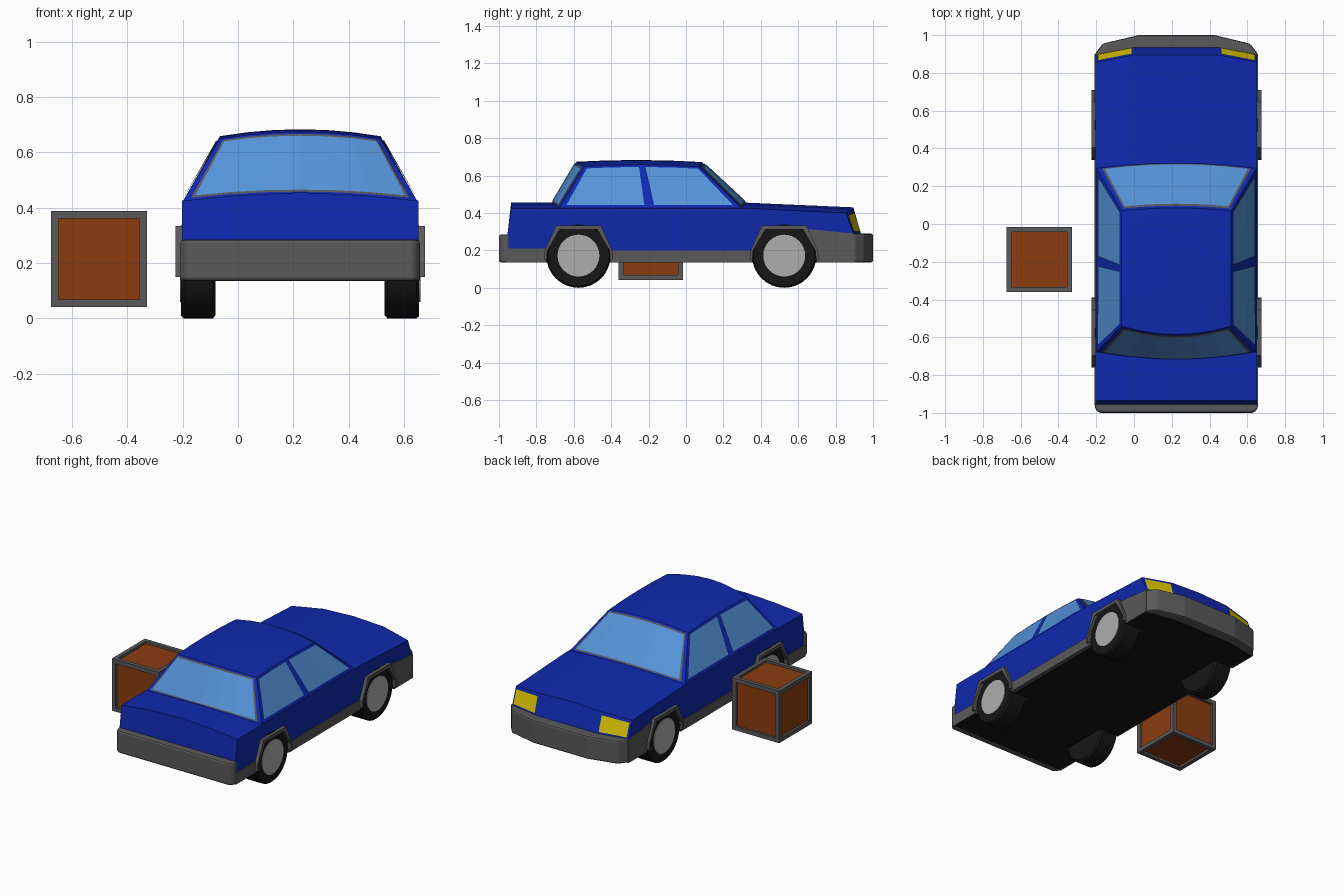
import bpy, bmesh, math
from mathutils import Vector

if "Cube" in bpy.data.objects:
    bpy.data.objects.remove(bpy.data.objects["Cube"])

CX = 0.2245                       # car centreline


def mat(name, r, g, b):
    m = bpy.data.materials.new(name)
    m.diffuse_color = (r, g, b, 1)
    m.use_nodes = True
    m.node_tree.nodes["Principled BSDF"].inputs["Base Color"].default_value = m.diffuse_color
    return m


BLUE = mat("blue_paint", 0.005, 0.022, 0.42)
GLASS = mat("glass", 0.09, 0.29, 0.68)
TRIM = mat("dark_grey", 0.1, 0.1, 0.1)
BLACK = mat("black", 0.008, 0.008, 0.008)
HUB = mat("light_grey", 0.42, 0.42, 0.42)
YELLOW = mat("yellow", 0.7, 0.55, 0.0)
WOOD = mat("orange_wood", 0.26, 0.045, 0.005)


def finish(name, bm, mats, recalc=True, smooth=False):
    if recalc:
        bmesh.ops.recalc_face_normals(bm, faces=bm.faces)
    me = bpy.data.meshes.new(name)
    bm.to_mesh(me)
    bm.free()
    for m in mats:
        me.materials.append(m)
    for p in me.polygons:
        p.use_smooth = smooth
    ob = bpy.data.objects.new(name, me)
    bpy.context.collection.objects.link(ob)
    return ob


def loft(name, rings, mats, dark_edges=0, bevel=0):
    """Closed rings joined in order and capped; first edges may use material 1."""
    bm = bmesh.new()
    vs = [[bm.verts.new(p) for p in r] for r in rings]
    n = len(rings[0])
    for a, b in zip(vs, vs[1:]):
        for i in range(n):
            f = bm.faces.new((a[i], a[(i + 1) % n], b[(i + 1) % n], b[i]))
            f.material_index = 1 if i < dark_edges else 0
    bm.faces.new(vs[0][::-1])
    bm.faces.new(vs[-1])
    ob = finish(name, bm, mats)
    if bevel:
        mod = ob.modifiers.new("bevel", "BEVEL")
        mod.width, mod.segments = bevel, 2
    return ob


def side_prism(name, pts, x0, x1, m):
    return loft(name, [[(CX + x, y, z) for y, z in pts] for x in (x0, x1)], [m])


def box(name, c, h, m):
    ring = [(-1, -1), (1, -1), (1, 1), (-1, 1)]
    return loft(name, [[(c[0] + a * h[0], c[1] + b * h[1], c[2] + k * h[2])
                        for a, b in ring] for k in (-1, 1)], [m])


def patch(name, P, s0, s1, ns, t0, t1, nt, m, off=0.0, smooth=False):
    """Grid over surface P(s, t), pushed outward by off."""
    mid = Vector((0, -0.2, 0.3))
    bm = bmesh.new()
    g = []
    for j in range(nt + 1):
        row = []
        for i in range(ns + 1):
            s, t, e = s0 + (s1 - s0) * i / ns, t0 + (t1 - t0) * j / nt, 0.01
            p = P(s, t)
            n = (P(s + e, t) - P(s - e, t)).cross(P(s, t + e) - P(s, t - e)).normalized()
            if n.dot(p - mid) < 0:
                n = -n
            row.append(bm.verts.new(p + n * off + Vector((CX, 0, 0))))
        g.append(row)
    for j in range(nt):
        for i in range(ns):
            bm.faces.new((g[j][i], g[j][i + 1], g[j + 1][i + 1], g[j + 1][i]))
    bm.normal_update()
    for f in bm.faces:
        if f.normal.dot(f.calc_center_median() - mid - Vector((CX, 0, 0))) < 0:
            f.normal_flip()
    return finish(name, bm, [m], recalc=False, smooth=smooth)


# Lower body: side profile with wheel arch notches, lofted across the width
WHEELS = (-0.575, 0.525)
arch = [(-.175, .135), (-.165, .2), (-.105, .315), (.105, .315), (.165, .2), (.175, .135)]
profile = [(-.955, .135)] + [(w + y, z) for w in WHEELS for y, z in arch] + [
    (.935, .135), (.935, .29), (.895, .43), (.325, .455), (-.72, .455), (-.935, .455), (-.955, .28)]


def crown(x):
    return 0.03 * (abs(x) / 0.427) ** 1.7


def sweep(x):
    return 0.04 * max(0, (abs(x) - 0.22) / 0.207)


loft("body", [[(CX + x, y - (sweep(x) if y > .88 else 0), z - (crown(x) if z > .4 else 0))
               for y, z in profile] for x in (-.427, -.22, 0, .22, .427)],
     [BLUE, BLACK], dark_edges=13)
box("wheel_well_core", (CX, -.02, .23), (.29, .75, .094), BLACK)

# Cabin surfaces
def rear(s, t):
    a = Vector((.425 * s, -.72 + .04 * s * s, .445 - .025 * s * s))
    b = Vector((.29 * s, -.585 + .045 * s * s, .674 - .025 * s * s))
    return a.lerp(b, t)


def front(s, t):
    a = Vector((.425 * s, .33 - .03 * s * s, .445 - .025 * s * s))
    b = Vector((.29 * s, .085 - .015 * s * s, .672 - .025 * s * s))
    return a.lerp(b, t)


def roof(s, v):
    return rear(s, 1).lerp(front(s, 1), v) + Vector((0, 0, .01 * (1 - (2 * v - 1) ** 2)))


def side(sign):
    return lambda s, t: (rear(sign, t).lerp(front(sign, t), s)
                         + Vector((0, 0, t * .01 * (1 - (2 * s - 1) ** 2))))


patch("roof", roof, -1, 1, 6, 0, 1, 4, BLUE, smooth=True)
for nm, P in (("rear", rear), ("front", front)):
    patch(nm + "_cabin_panel", P, -1, 1, 6, 0, 1, 1, BLUE)
    patch(nm + "_window_frame", P, -.94, .94, 6, .05, .96, 1, TRIM, .003)
    patch(nm + "_window", P, -.91, .91, 6, .075, .925, 1, GLASS, .006)
for sg, nm in ((-1, "left"), (1, "right")):
    patch(nm + "_cabin_side", side(sg), 0, 1, 4, 0, 1, 1, BLUE)
    patch(nm + "_rear_side_window", side(sg), .03, .47, 2, .09, .94, 1, GLASS, .004)
    patch(nm + "_front_side_window", side(sg), .525, .97, 2, .09, .94, 1, GLASS, .004)


# Headlights on the sloped nose
def nose(x, t):
    return Vector((x, .935 - .04 * t - sweep(x), .29 + t * (.14 - crown(x))))


for sg, nm in ((-1, "left"), (1, "right")):
    patch(nm + "_headlight", nose, sg * .235, sg * .415, 1, .08, .85, 1, YELLOW, .004)


# Bumpers
def bumper(name, half, z0, z1):
    plan = half + [(-x, y) for x, y in reversed(half)]
    loft(name, [[(CX + x, y, z) for x, y in plan] for z in (z0, z1)], [TRIM], bevel=.012)


bumper("front_bumper", [(.432, .80), (.432, .90), (.39, .955), (.2, 1.0)], .135, .29)
bumper("rear_bumper", [(.432, -.945), (.432, -.975), (.41, -1.0)], .135, .285)

# Side trim, arch flares and wheels
sill = [(-.405, .135), (.355, .135), (.36, .2), (-.41, .2)]
rear_quarter = [(-.96, .135), (-.748, .135), (-.738, .21), (-.96, .21)]
front_quarter = [(.702, .135), (.90, .135), (.90, .29), (.645, .315), (.69, .2)]
outer = [(-.185, .15), (-.18, .2), (-.12, .333), (.12, .333), (.18, .2), (.185, .15)]
inner = [(-.17, .15), (-.166, .2), (-.1, .312), (.1, .312), (.166, .2), (.17, .15)]


def wheel(name, y, sg):
    def ring(x, r):
        return [(CX + sg * x, y + r * math.cos(a * math.tau / 32),
                 .172 + r * math.sin(a * math.tau / 32)) for a in range(32)]
    loft(name + "_tyre", [ring(.305, .16), ring(.315, .172), ring(.42, .172), ring(.43, .163)], [BLACK])
    loft(name + "_hub", [ring(.40, .112), ring(.434, .112)], [HUB])


for sg, nm in ((-1, "left"), (1, "right")):
    for part, pts in (("sill", sill), ("rear_quarter_trim", rear_quarter),
                      ("front_quarter_trim", front_quarter)):
        side_prism(nm + "_" + part, pts, sg * .41, sg * .433, TRIM)
    for w, end in zip(WHEELS, ("rear", "front")):
        side_prism(f"{nm}_{end}_arch_flare", [(w + y, z) for y, z in outer + inner[::-1]],
                   sg * .40, sg * .45, TRIM)
        wheel(f"{nm}_{end}_wheel", w, sg)

# Crate: wooden core with twelve edge beams
C, H, B = Vector((-.502, -.188, .215)), .173, .0135
box("crate_panels", C, (H - .015,) * 3, WOOD)
for ax in range(3):
    for a in (-1, 1):
        for b in (-1, 1):
            c, h = C.copy(), [B, B, B]
            h[ax] = H
            c[(ax + 1) % 3] += a * (H - B)
            c[(ax + 2) % 3] += b * (H - B)
            box("crate_beam", c, h, TRIM)
